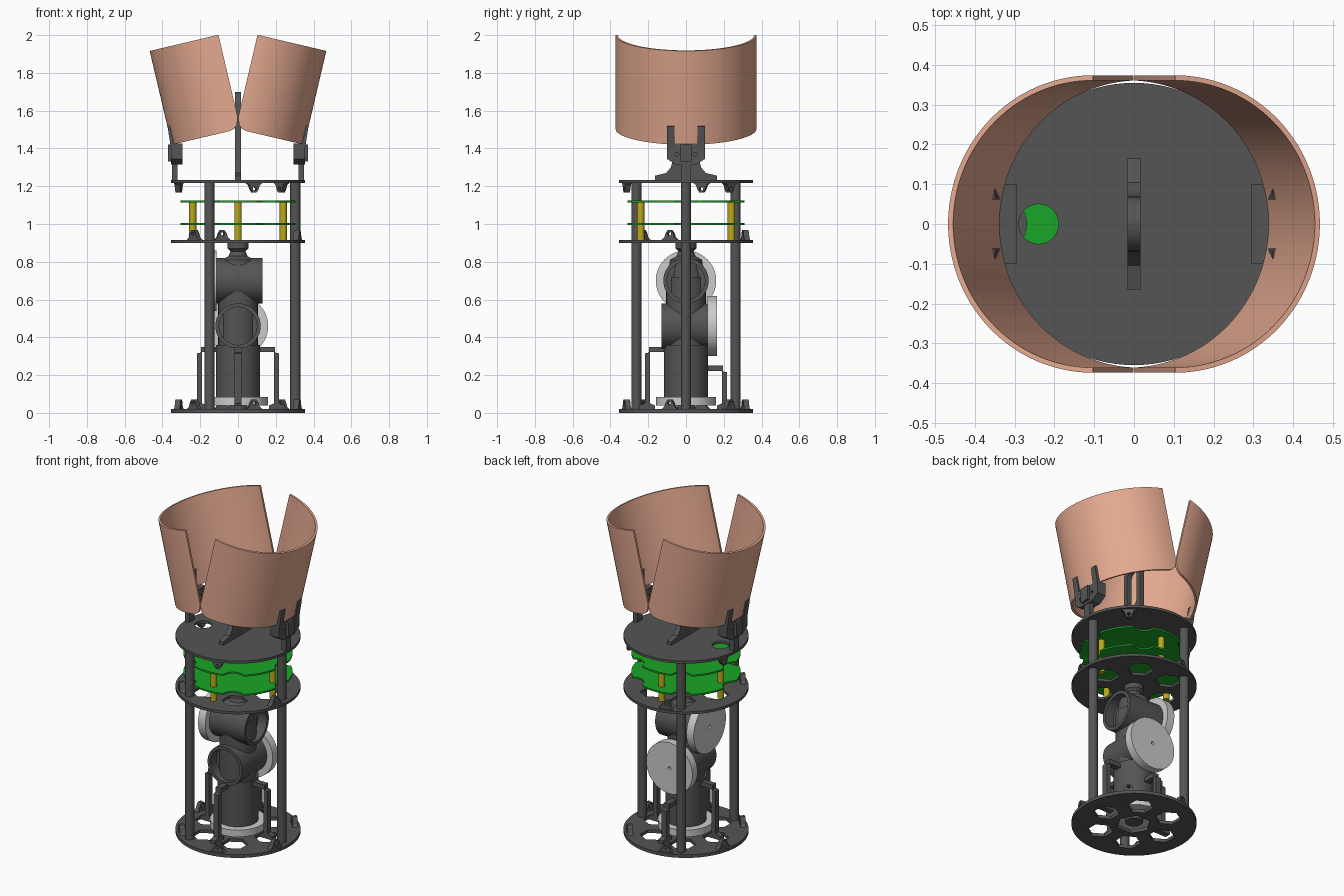
import bpy, bmesh
from math import sin, cos, pi, radians, sqrt
from mathutils import Matrix, Vector

if "Cube" in bpy.data.objects:
    bpy.data.objects.remove(bpy.data.objects["Cube"])

def material(name, rgb):
    m = bpy.data.materials.new(name)
    m.diffuse_color = (*rgb, 1)
    m.use_nodes = True
    m.node_tree.nodes["Principled BSDF"].inputs["Base Color"].default_value = m.diffuse_color
    return m

DARK = material("dark_grey", (0.09, 0.09, 0.09))
LIGHT = material("light_grey", (0.55, 0.55, 0.55))
GREEN = material("board_green", (0.01, 0.38, 0.02))
YELLOW = material("standoff_yellow", (0.5, 0.4, 0.01))
COPPER = material("copper", (0.78, 0.40, 0.28))

def T(x, y, z):
    return Matrix.Translation((x, y, z))

def R(deg, axis='Z'):
    return Matrix.Rotation(radians(deg), 4, axis)

def frame(cx, cy, cz):
    return Matrix((cx, cy, cz)).transposed().to_4x4()

FACING = frame((0, 1, 0), (0, 0, 1), (1, 0, 0))    # profile stands up, extrudes radially
RADIAL = frame((1, 0, 0), (0, 0, 1), (0, -1, 0))   # profile in radius/height plane

def finish(ob, mat, smooth=True):
    ob.data.materials.append(mat)
    bpy.ops.object.select_all(action='DESELECT')
    ob.select_set(True)
    bpy.context.view_layer.objects.active = ob
    if ob.type == 'CURVE':
        bpy.ops.object.convert(target='MESH')
    if smooth:
        bpy.ops.object.shade_smooth_by_angle(angle=radians(30))
    return bpy.context.object

def ring(r, n=32, x=0, y=0, start=0):
    return [(x + r * cos(start + 2 * pi * i / n), y + r * sin(start + 2 * pi * i / n)) for i in range(n)]

def plate(name, loops, thick, mat, mtx):
    """Flat outline with holes, extruded about its own plane."""
    cu = bpy.data.curves.new(name, 'CURVE')
    cu.dimensions, cu.fill_mode, cu.extrude = '2D', 'BOTH', thick / 2
    for pts in loops:
        sp = cu.splines.new('POLY')
        sp.points.add(len(pts) - 1)
        for p, (x, y) in zip(sp.points, pts):
            p.co = (x, y, 0, 1)
        sp.use_cyclic_u = True
    ob = bpy.data.objects.new(name, cu)
    bpy.context.collection.objects.link(ob)
    ob.matrix_world = mtx
    return finish(ob, mat)

def mesh_object(name, bm, mat, mtx, smooth=True):
    bmesh.ops.recalc_face_normals(bm, faces=bm.faces)
    me = bpy.data.meshes.new(name)
    bm.to_mesh(me)
    bm.free()
    ob = bpy.data.objects.new(name, me)
    bpy.context.collection.objects.link(ob)
    ob.matrix_world = mtx
    return finish(ob, mat, smooth)

def lathe(name, profile, mat, mtx=Matrix(), n=48):
    bm = bmesh.new()
    vs = [bm.verts.new((r, 0, z)) for r, z in profile]
    es = [bm.edges.new(p) for p in zip(vs, vs[1:])]
    bmesh.ops.spin(bm, geom=vs + es, cent=(0, 0, 0), axis=(0, 0, 1), angle=2 * pi, steps=n)
    bmesh.ops.remove_doubles(bm, verts=bm.verts, dist=1e-5)
    return mesh_object(name, bm, mat, mtx)

def rod(name, r, z0, z1, mat, mtx=Matrix()):
    return lathe(name, [(0, z0), (r, z0), (r, z1), (0, z1)], mat, mtx, 32)

def box(name, lo, hi, mat, mtx=Matrix()):
    bm = bmesh.new()
    bmesh.ops.create_cube(bm, size=1)
    for v in bm.verts:
        v.co = [a + (c + 0.5) * (b - a) for a, b, c in zip(lo, hi, v.co)]
    return mesh_object(name, bm, mat, mtx, False)

# Round deck plates
RIM = ring(0.355, 96)
def hexes(r, size):
    return [ring(size, 6, r * cos(k * pi / 3), r * sin(k * pi / 3), pi / 6 + k * pi / 3) for k in range(6)]
plate("bottom_plate", [RIM, ring(0.1, 6)] + hexes(0.205, 0.075), 0.02, DARK, T(0, 0, 0.01))
plate("middle_plate", [RIM] + hexes(0.205, 0.075), 0.016, DARK, T(0, 0, 0.908))
plate("top_plate", [RIM, ring(0.05, 32, -0.24), ring(0.012, 16, 0, 0.135), ring(0.012, 16, 0, -0.135)],
      0.016, DARK, T(0, 0, 1.226))

# Screw ears round the plate edges
EAR = [(-0.045, 0), (-0.028, 0.014), (-0.02, 0.038), (-0.01, 0.052), (0.01, 0.052), (0.02, 0.038), (0.028, 0.014), (0.045, 0)]
for z, flip, angles in ((0.019, 1, (-15, 105, -135, 45, 165, -75)),
                        (0.915, 1, (-15, 105, -135)), (1.219, -1, (45, 165, -75))):
    for a in angles:
        pts = [(x, y * flip) for x, y in EAR]
        plate("screw_ear", [pts, ring(0.01, 12, 0, 0.033 * flip)], 0.03, DARK,
              T(0, 0, z) @ R(a) @ T(0.325, 0, 0) @ FACING)

# Long posts and circuit board standoffs
for a in (0, 120, 240):
    rod("post", 0.027, 0.015, 1.222, DARK, R(a) @ T(0.303, 0, 0))
for a in (0, 90, 180, 270):
    rod("standoff", 0.019, 0.905, 1.12, YELLOW, R(a) @ T(0.24, 0, 0))

# Circuit boards with scalloped edges
def board_point(i, n=240, c=0.335, rn=0.065):
    a = 2 * pi * i / n
    d = (a + pi / 6) % (pi / 3) - pi / 6
    q = rn ** 2 - (c * sin(d)) ** 2
    r = min(0.31, c * cos(d) - sqrt(q)) if q > 0 else 0.31
    return r * cos(a), r * sin(a)
for z in (1.0, 1.12):
    plate("circuit_board", [[board_point(i) for i in range(240)]], 0.01, GREEN, T(0, 0, z))

# Base actuator and links
rod("base_disc", 0.16, 0.04, 0.083, LIGHT)
rod("base_motor", 0.117, 0.08, 0.36, DARK)
rod("lower_hub", 0.05, 0.015, 0.045, DARK)
rod("joint_link", 0.105, 0.34, 0.72, DARK)
lathe("neck", [(0, 0.7), (0.1, 0.7), (0.085, 0.81), (0.05, 0.83), (0.04, 0.855), (0.055, 0.87), (0.055, 0.903), (0, 0.903)], DARK)

# Two crosswise joint motors: open sleeve at one end, pale disc at the other
SLEEVE = [(0, 0.118), (0.12, 0.118), (0.12, -0.13), (0.1, -0.13), (0.1, -0.07), (0.04, -0.07), (0.04, -0.08), (0.012, -0.08), (0.012, -0.05), (0, -0.05)]
for name, m in (("lower_joint", T(0, 0, 0.46) @ R(-90, 'X')), ("upper_joint", T(0, 0, 0.7) @ R(-90, 'Y'))):
    lathe(name + "_motor", SLEEVE, DARK, m)
    lathe(name + "_disc", [(0, 0.115), (0.16, 0.115), (0.16, 0.165), (0.01, 0.165), (0.01, 0.15), (0, 0.15)], LIGHT, m)

# Bent straps that hold the base motor
for a, h in ((0, 0.35), (180, 0.35), (270, 0.35), (90, 0.25)):
    strap = [(0.165, 0.018), (0.25, 0.018), (0.25, 0.04), (0.217, 0.05), (0.217, h - 0.035), (0.195, h - 0.03),
             (0.195, h), (0.11, h), (0.11, h - 0.028), (0.19, h - 0.028), (0.19, 0.05), (0.165, 0.04)]
    plate("motor_strap", [strap], 0.036, DARK, R(a) @ RADIAL)

# Central upright with a slot
half = [(0.165, 1.23), (0.165, 1.255), (0.105, 1.27), (0.08, 1.3), (0.07, 1.34), (0.07, 1.63)]
arc = [(0.07 * cos(i * pi / 12), 1.63 + 0.07 * sin(i * pi / 12)) for i in range(1, 12)]
outline = half + arc + [(-x, z) for x, z in reversed(half)]
slot = [(x, z + (0.16 if z > 0 else 0) + 1.46) for x, z in ring(0.042, 24, 0, 0, 0.01)]
plate("central_upright", [outline, slot], 0.032, DARK, FACING)

# Copper half shells, leaning outwards with rounded lower corners
def shell(side):
    t = radians(13.2)
    u, w = Vector((cos(t), 0, -sin(t))), Vector((sin(t), 0, cos(t)))
    o, n, fil = Vector((-0.013, 0, 1.505)), 96, 0.065
    bm, rows = bmesh.new(), []
    for i in range(n + 1):
        th = -pi / 2 + pi * i / n
        s = max(0, 0.374 * cos(th))
        h0 = fil - sqrt(max(0, fil ** 2 - (fil - s) ** 2)) if s < fil else 0
        row = []
        for r, h in ((0.374, h0), (0.374, 0.51), (0.361, 0.51), (0.361, h0)):
            p = o + u * (r * cos(th)) + w * h + Vector((0, r * sin(th), 0))
            row.append(bm.verts.new((p.x * side, p.y, p.z)))
        rows.append(row)
    for a, b in zip(rows, rows[1:]):
        for k in range(4):
            bm.faces.new((a[k], a[k - 1], b[k - 1], b[k]))
    bm.faces.new(rows[0])
    bm.faces.new(rows[-1])
    mesh_object("copper_shell", bm, COPPER, Matrix())

for side, turn in ((1, 0), (-1, 180)):
    shell(side)
    # Hinge: stem, drilled block and two prongs outside the shell
    m = R(turn)
    box("hinge_stem", (0.32, -0.025, 1.22), (0.35, 0.025, 1.34), DARK, m)
    box("hinge_cap", (0.325, -0.03, 1.33), (0.37, 0.03, 1.42), DARK, m)
    block = [(-0.055, 1.315), (0.055, 1.315), (0.1, 1.345), (0.1, 1.425), (-0.1, 1.425), (-0.1, 1.345)]
    plate("hinge_block", [block, ring(0.01, 12, -0.05, 1.37), ring(0.01, 12, 0.05, 1.37)], 0.06, DARK,
          m @ T(0.325, 0, 0) @ FACING)
    for y in (-0.081, 0.081):
        box("hinge_prong", (-0.012, y - 0.019, -0.01), (0.012, y + 0.019, 0.105), DARK,
            m @ T(0.345, 0, 1.415) @ R(9, 'Y'))
